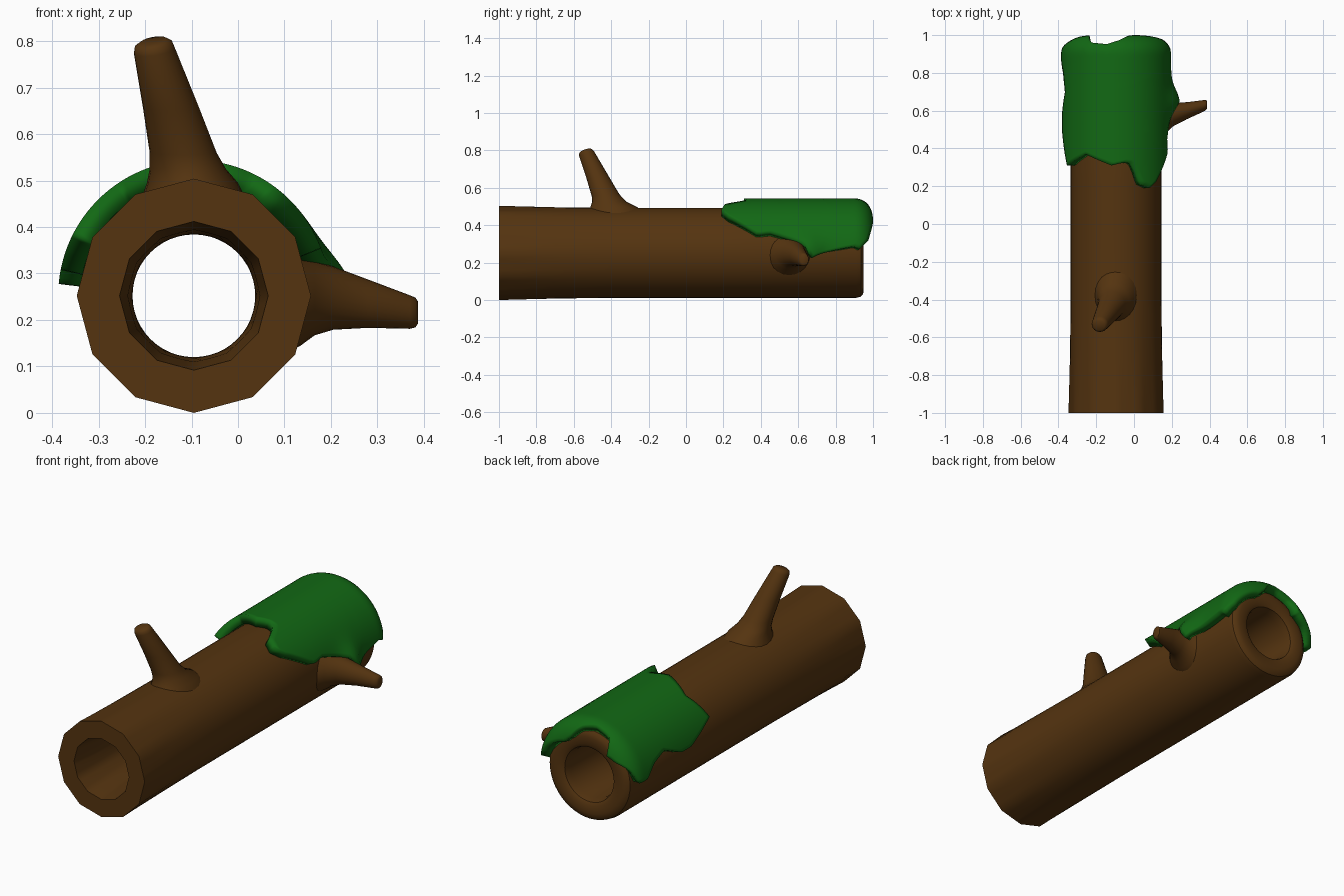
import bpy, bmesh
from math import sin, cos, pi, radians, exp
from mathutils import Vector

if "Cube" in bpy.data.objects:
    bpy.data.objects.remove(bpy.data.objects["Cube"])

CX, CZ = -0.095, 0.252   # log axis


def material(name, rgb):
    m = bpy.data.materials.new(name)
    m.diffuse_color = (*rgb, 1)
    m.use_nodes = True
    m.node_tree.nodes["Principled BSDF"].inputs["Base Color"].default_value = m.diffuse_color
    return m


BARK = material("bark", (0.09, 0.034, 0.005))
MOSS = material("moss", (0.006, 0.14, 0.007))


def grid_object(name, rows, mat, wrap_u=False, wrap_v=False, caps=False):
    """Skin a list of point rows with quads."""
    bm = bmesh.new()
    vs = [[bm.verts.new(p) for p in row] for row in rows]
    nr, nc = len(vs), len(vs[0])
    for i in range(nr if wrap_v else nr - 1):
        for j in range(nc if wrap_u else nc - 1):
            a, b = vs[i], vs[(i + 1) % nr]
            k = (j + 1) % nc
            bm.faces.new((a[j], a[k], b[k], b[j]))
    if caps:
        bm.faces.new(vs[0])
        bm.faces.new(vs[-1])
    bmesh.ops.recalc_face_normals(bm, faces=bm.faces)
    me = bpy.data.meshes.new(name)
    bm.to_mesh(me)
    bm.free()
    ob = bpy.data.objects.new(name, me)
    bpy.context.collection.objects.link(ob)
    me.materials.append(mat)
    return ob


def smooth(ob, angle=35):
    bpy.ops.object.select_all(action='DESELECT')
    ob.select_set(True)
    bpy.context.view_layer.objects.active = ob
    bpy.ops.object.shade_smooth_by_angle(angle=radians(angle))


def lerp(table, x):
    for (x0, y0), (x1, y1) in zip(table, table[1:]):
        if x <= x1:
            return y0 + (y1 - y0) * (x - x0) / (x1 - x0)
    return table[-1][1]


# Hollow log: closed wall profile (y, radius, faceting) turned about y;
# the front end is a 12-gon that blends to round
wall = [(-1, .252, 1), (-.9, .249, .7), (-.7, .244, .2), (-.4, .24, 0), (.2, .24, 0),
        (.91, .24, 0), (.935, .234, 0), (.947, .22, 0), (.95, .2, 0), (.95, .16, 0),
        (.94, .143, 0), (.9, .134, 0), (.5, .132, 0), (-.6, .134, .3), (-.85, .142, .7),
        (-1, .16, 1)]
rows = []
for y, r, w in wall:
    row = []
    for i in range(48):
        t = 2 * pi * i / 48
        facet = cos(pi / 12) / cos(t % (pi / 6) - pi / 12)
        rr = r * (1 - w + w * facet)
        row.append((CX + rr * cos(t), y, CZ + rr * sin(t)))
    rows.append(row)
smooth(grid_object("hollow_log", rows, BARK, True, True))


# Branch stubs: rings of centre + two half-axes
def branch(name, rings):
    rows = [[Vector(c) + Vector(a) * cos(pi * i / 12) + Vector(b) * sin(pi * i / 12)
             for i in range(24)] for c, a, b in rings]
    smooth(grid_object(name, rows, BARK, True, caps=True), 50)


branch("upper_branch", [
    ((-.095, -.375, .455), (.115, 0, 0), (0, .16, 0)),
    ((-.098, -.385, .495), (.098, 0, 0), (0, .127, 0)),
    ((-.108, -.41, .525), (.082, 0, 0), (0, .092, 0)),
    ((-.118, -.43, .56), (.072, 0, 0), (0, .074, .005)),
    ((-.145, -.475, .66), (.06, 0, 0), (0, .057, .01)),
    ((-.18, -.53, .78), (.044, 0, .006), (0, .041, .011)),
    ((-.182, -.535, .794), (.04, 0, .006), (0, .036, .01)),
    ((-.183, -.537, .801), (.028, 0, .005), (0, .026, .008))])
branch("side_branch", [
    ((.09, .55, .245), (0, .15, 0), (0, 0, .125)),
    ((.135, .553, .243), (0, .115, 0), (0, 0, .098)),
    ((.165, .563, .247), (0, .088, 0), (0, 0, .08)),
    ((.205, .578, .247), (0, .062, 0), (0, 0, .068)),
    ((.28, .6, .235), (0, .045, 0), (0, 0, .052)),
    ((.37, .626, .217), (0, .03, 0), (0, 0, .036)),
    ((.382, .63, .216), (0, .026, 0), (0, 0, .032)),
    ((.387, .631, .216), (0, .018, 0), (0, 0, .024))])

# Moss cap: ragged outline as four edges in (angle from top, distance along log)
front = [(-63, .31), (-48, .34), (-34, .37), (-22, .345), (-5, .31), (8, .325), (15, .32),
         (20, .28), (26, .21), (37, .19)]
rear = [(-85, .93), (-68, .975), (-55, 1.02), (-42, 1.04), (-29, .965), (-10, .955),
        (5, .985), (20, 1.04), (32, 1.055), (55, 1.02), (75, .985), (86, .93)]
left = [(.31, -63), (.4, -71), (.5, -79), (.58, -79), (.7, -68), (.8, -74), (.87, -85), (.93, -85)]
right = [(.19, 37), (.22, 46), (.3, 58), (.38, 70), (.45, 68), (.55, 75), (.63, 82),
         (.67, 95), (.72, 91), (.8, 87), (.9, 83), (.93, 86)]


def along(table, t):
    x = table[0][0] + (table[-1][0] - table[0][0]) * t
    return x, lerp(table, x)


def moss_point(u, v):
    F, R = Vector(along(front, u)), Vector(along(rear, u))
    L, G = Vector(along(left, v)[::-1]), Vector(along(right, v)[::-1])
    c = [Vector(p) for p in (front[0], front[-1], rear[0], rear[-1])]
    p = (F * (1 - v) + R * v + L * (1 - u) + G * u
         - (c[0] * (1 - u) + c[1] * u) * (1 - v) - (c[2] * (1 - u) + c[3] * u) * v)
    th, s = p
    q = min(max(s - .9, 0) / .1, pi / 2)          # rolls over the rear rim
    r = .292 - .1 * (1 - cos(q))
    r += .045 * exp(-((s - .65) / .08) ** 2 - ((th - 88) / 16) ** 2)   # lump over branch
    y = s if s < .9 else .9 + .1 * sin(q)
    t = radians(th)
    return (CX + r * sin(t), y, CZ + r * cos(t))


moss = grid_object("moss", [[moss_point(i / 48, j / 40) for i in range(49)]
                            for j in range(41)], MOSS)
me = moss.data
mid = min(me.polygons, key=lambda f: (f.center - Vector((CX, .6, .54))).length)
if mid.normal.z < 0:
    me.flip_normals()
sol = moss.modifiers.new("thickness", 'SOLIDIFY')
sol.thickness = .048
sol.offset = -1
smooth(moss, 40)
